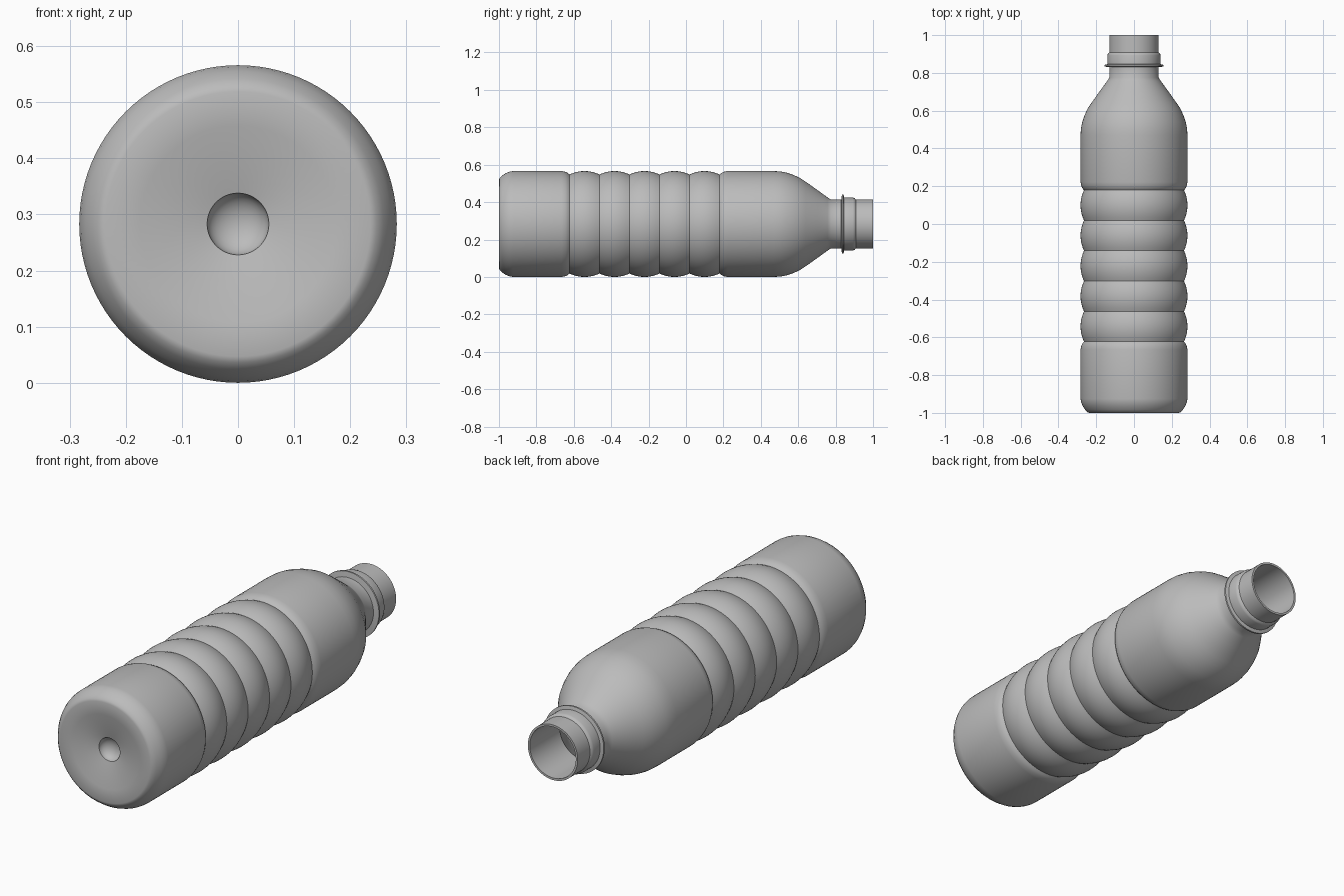
import bpy
import bmesh
import math

cube = bpy.data.objects.get("Cube")
if cube:
    bpy.data.objects.remove(cube, do_unlink=True)

RADIUS = 0.283
GROOVE = 0.265
WALL = 0.008
SIDES = 96

plastic = bpy.data.materials.new("grey plastic")
plastic.use_nodes = True
GREY = (0.5, 0.5, 0.5, 1)
plastic.diffuse_color = GREY
plastic.node_tree.nodes["Principled BSDF"].inputs["Base Color"].default_value = GREY


def lathe(name, profile):
    """Spin (radius, y) points around the lengthwise axis."""
    bm = bmesh.new()
    rings = []
    for r, y in profile:
        if r < 1e-5:
            rings.append([bm.verts.new((0, y, RADIUS))] * SIDES)
        else:
            turns = [2 * math.pi * i / SIDES for i in range(SIDES)]
            rings.append([bm.verts.new((r * math.sin(a), y, RADIUS + r * math.cos(a)))
                          for a in turns])
    for low, high in zip(rings, rings[1:]):
        for i in range(SIDES):
            j = (i + 1) % SIDES
            bm.faces.new(list(dict.fromkeys((low[i], low[j], high[j], high[i]))))
    bmesh.ops.recalc_face_normals(bm, faces=bm.faces)
    mesh = bpy.data.meshes.new(name)
    bm.to_mesh(mesh)
    bm.free()
    mesh.materials.append(plastic)
    obj = bpy.data.objects.new(name, mesh)
    bpy.context.collection.objects.link(obj)
    bpy.ops.object.select_all(action="DESELECT")
    obj.select_set(True)
    bpy.context.view_layer.objects.active = obj
    bpy.ops.object.shade_smooth_by_angle(angle=math.radians(32))
    return obj


def bulge(start, end, steps=10):
    """Rounded rib between two grooves, without its last point."""
    points = []
    for i in range(steps):
        t = i / steps
        points.append((GROOVE + (RADIUS - GROOVE) * 4 * t * (1 - t),
                       start + (end - start) * t))
    return points


# Recessed base: central dimple, shallow cone, flat ring, rounded rim
dimple = [(0.055 * math.sin(a), -0.965 + 0.04 * math.cos(a))
          for a in (math.pi / 2 * i / 8 for i in range(9))]
base = dimple + [(0.175, -0.995), (0.236, -1.0), (0.247, -0.996), (0.259, -0.983),
                 (0.272, -0.963), (0.28, -0.943), (RADIUS, -0.925)]

# Grip: straight wall, ribs between grooves, straight wall
grooves = [-0.623 + 0.1605 * i for i in range(6)]
grip = [(RADIUS, -0.665), (0.279, -0.645), (0.273, -0.632)]
for start, end in zip(grooves, grooves[1:]):
    grip += bulge(start, end)
grip += [(GROOVE, grooves[-1]), (0.273, 0.189), (0.279, 0.202), (RADIUS, 0.222)]

# Shoulder curving into a straight cone
shoulder = [(RADIUS, 0.47), (0.281, 0.505), (0.274, 0.54), (0.262, 0.575),
            (0.246, 0.61), (0.226, 0.64), (0.18, 0.705), (0.142, 0.757), (0.131, 0.775)]
body_profile = base + grip + shoulder

# Neck with carrying flange and raised bead
neck_profile = [(0.131, 0.83), (0.157, 0.834), (0.157, 0.842), (0.141, 0.846),
                (0.141, 0.893), (0.138, 0.902), (0.131, 0.908), (0.131, 1.0)]

# Inner wall runs back from the mouth to the floor
inner = [(0.121, 1.0), (0.121, 0.775)]
inner += [(r - WALL, y) for r, y in reversed(grip + shoulder[:-1])]
inner += [(RADIUS - WALL, -0.925), (0.236, -0.985), (0.175, -0.98),
          (0.063, -0.955), (0.045, -0.925), (0, -0.915)]

lathe("bottle", body_profile + neck_profile + inner)
